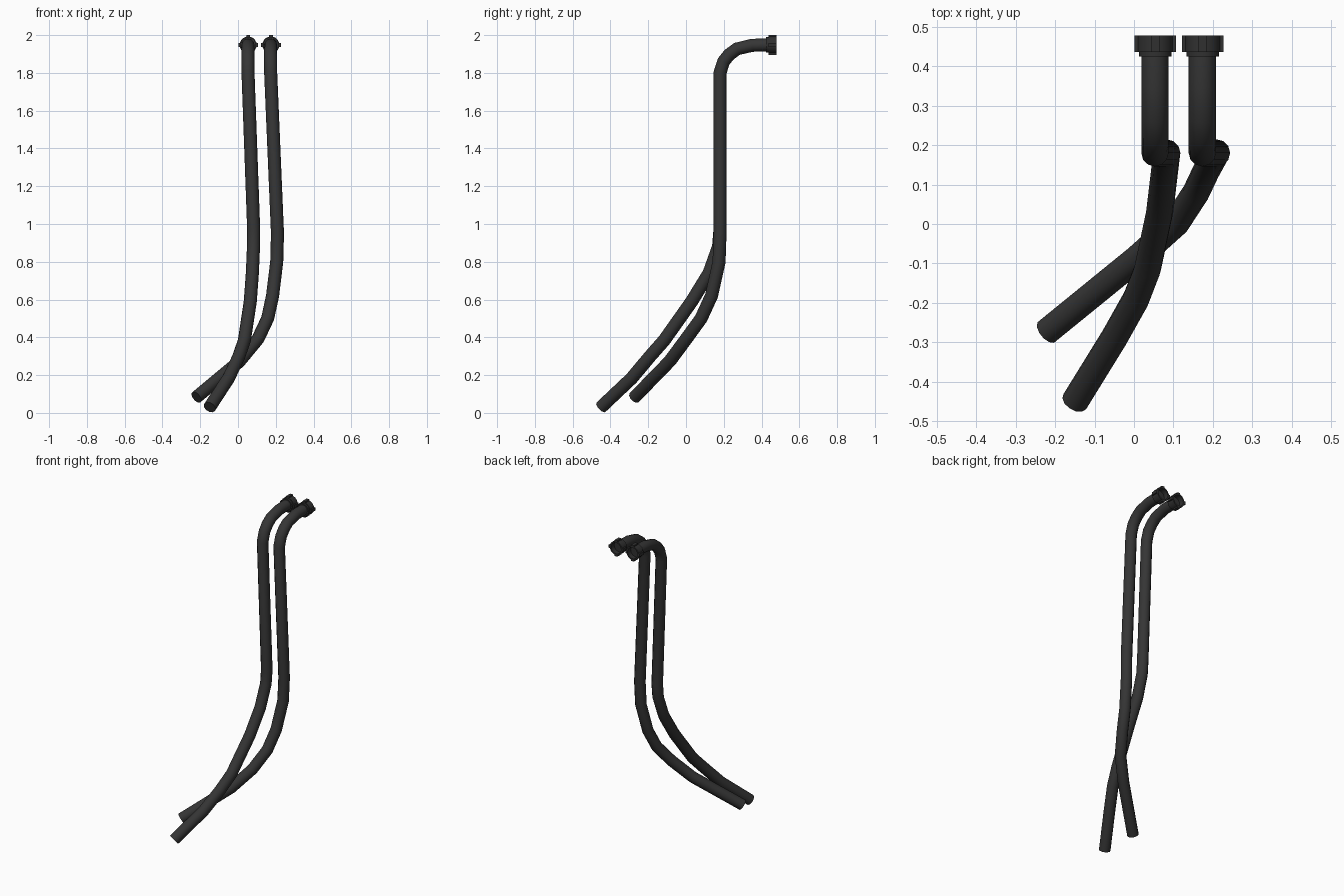
import bpy
import bmesh
import math
from mathutils import Matrix, Vector

cube = bpy.data.objects.get("Cube")
if cube:
    bpy.data.objects.remove(cube)


def make_material(name, value):
    mat = bpy.data.materials.new(name)
    mat.use_nodes = True
    colour = (value, value, value, 1)
    mat.diffuse_color = colour
    bsdf = mat.node_tree.nodes["Principled BSDF"]
    bsdf.inputs["Base Color"].default_value = colour
    return mat


rubber = make_material("black_rubber", 0.036)
plastic = make_material("black_plastic", 0.03)

HOSE_RADIUS = 0.0345
AXIS_Z = 1.948


def smooth(obj):
    bpy.ops.object.select_all(action="DESELECT")
    obj.select_set(True)
    bpy.context.view_layer.objects.active = obj
    bpy.ops.object.shade_smooth_by_angle(angle=math.radians(40))


def hose(name, points):
    """Round tube swept along a path, closed at both ends."""
    curve = bpy.data.curves.new(name, "CURVE")
    curve.dimensions = "3D"
    curve.bevel_depth = HOSE_RADIUS
    curve.bevel_resolution = 4
    curve.use_fill_caps = True
    spline = curve.splines.new("POLY")
    spline.points.add(len(points) - 1)
    for point, co in zip(spline.points, points):
        point.co = (*co, 1)
    curve.materials.append(rubber)
    obj = bpy.data.objects.new(name, curve)
    bpy.context.collection.objects.link(obj)
    bpy.ops.object.select_all(action="DESELECT")
    obj.select_set(True)
    bpy.context.view_layer.objects.active = obj
    bpy.ops.object.convert(target="MESH")
    smooth(bpy.context.object)


def coupling(name, x):
    """Stepped open nut with four grip lugs, turned about the y axis."""
    bm = bmesh.new()
    profile = [(0.02, 0.424), (0.041, 0.424), (0.041, 0.436), (0.045, 0.436),
               (0.045, 0.478), (0.036, 0.478), (0.036, 0.445), (0.001, 0.445)]
    verts = [bm.verts.new((r, y, 0)) for r, y in profile]
    edges = [bm.edges.new(pair) for pair in zip(verts, verts[1:])]
    bmesh.ops.spin(bm, geom=verts + edges, cent=(0, 0, 0), axis=(0, 1, 0),
                   angle=math.tau, steps=20, use_merge=True)
    bmesh.ops.remove_doubles(bm, verts=bm.verts, dist=0.0001)

    # Grip lugs
    for i in range(4):
        turn = Matrix.Rotation(i * math.pi / 2, 4, "Y")
        place = Matrix.Translation(Vector((0.047, 0.457, 0)))
        size = Matrix.Diagonal((0.011, 0.042, 0.02, 1))
        bmesh.ops.create_cube(bm, size=1, matrix=turn @ place @ size)
    bmesh.ops.recalc_face_normals(bm, faces=bm.faces)

    mesh = bpy.data.meshes.new(name)
    bm.to_mesh(mesh)
    bm.free()
    mesh.materials.append(plastic)
    obj = bpy.data.objects.new(name, mesh)
    obj.location = (x, 0, AXIS_Z)
    bpy.context.collection.objects.link(obj)
    smooth(obj)


def upper_bend(x):
    """Bend shared by both hoses, from the coupling to the vertical run."""
    bend = [(0.44, AXIS_Z), (0.35, 1.946), (0.27, 1.927),
            (0.228, 1.896), (0.199, 1.86), (0.18, 1.8)]
    return [(x, y, z) for y, z in bend]


# Hoses
hose("right_hose", upper_bend(0.053) + [
    (0.083, 0.18, 0.97), (0.082, 0.172, 0.88), (0.076, 0.122, 0.74),
    (0.065, 0.03, 0.59), (0.034, -0.115, 0.385), (0.005, -0.19, 0.3),
    (-0.05, -0.288, 0.183), (-0.15, -0.45, 0.03)])
hose("left_hose", upper_bend(0.173) + [
    (0.209, 0.18, 0.95), (0.205, 0.175, 0.8), (0.183, 0.135, 0.62),
    (0.157, 0.08, 0.5), (0.105, 0, 0.39), (0.01, -0.085, 0.275),
    (-0.22, -0.272, 0.083)])

# Couplings
coupling("right_coupling", 0.054)
coupling("left_coupling", 0.174)
